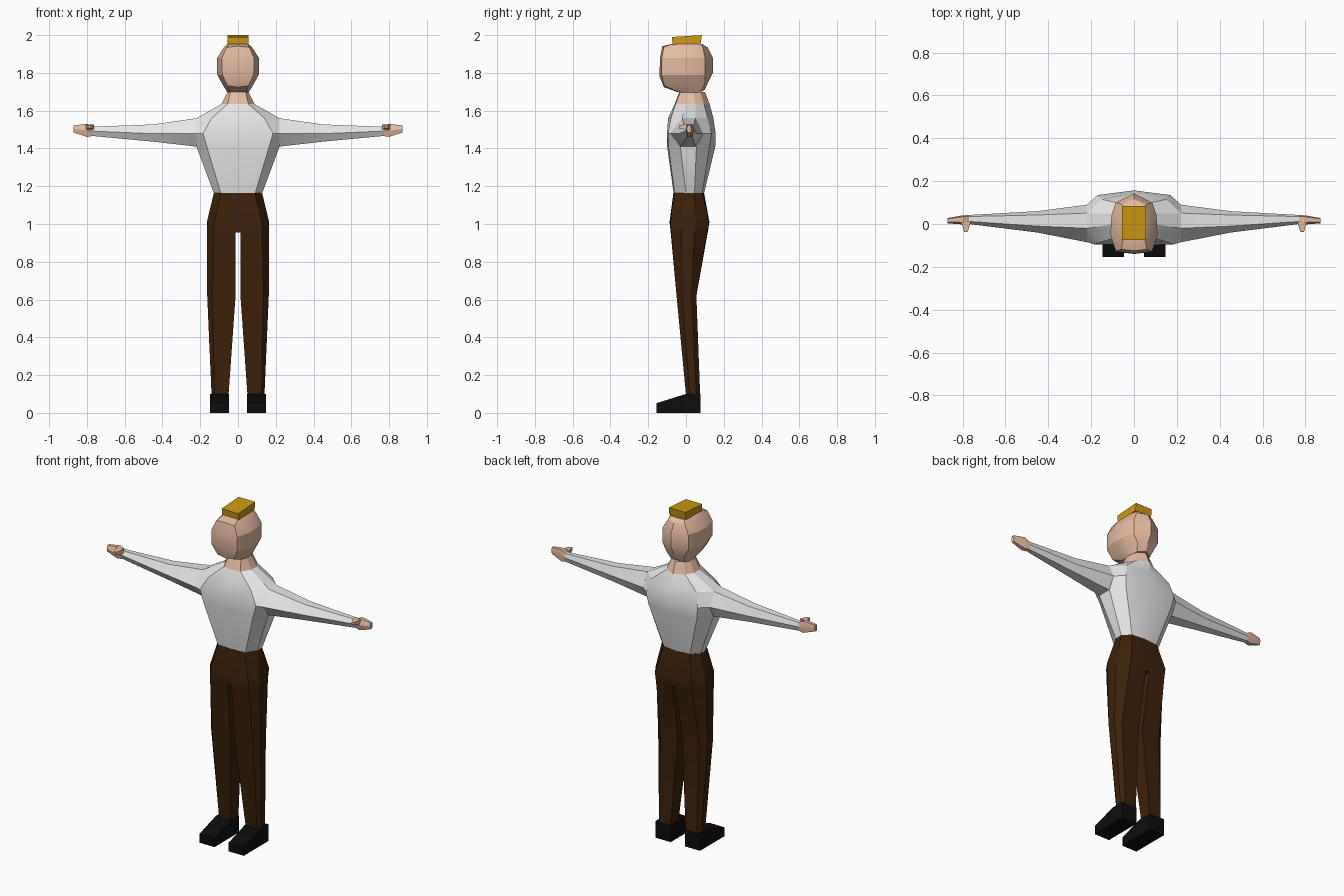
import bpy, bmesh, math

cube = bpy.data.objects.get("Cube")
if cube:
    bpy.data.objects.remove(cube, do_unlink=True)


def material(name, rgb):
    m = bpy.data.materials.new(name)
    m.use_nodes = True
    m.diffuse_color = (*rgb, 1)
    bsdf = m.node_tree.nodes["Principled BSDF"]
    bsdf.inputs["Base Color"].default_value = (*rgb, 1)
    bsdf.inputs["Roughness"].default_value = 0.8
    return m


SKIN = material("skin", (0.80, 0.50, 0.36))
SHIRT = material("white_shirt", (0.80, 0.80, 0.80))
TROUSERS = material("brown_trousers", (0.047, 0.015, 0.003))
SHOES = material("black_shoes", (0.004, 0.004, 0.004))
HAIR = material("golden_hair", (0.62, 0.32, 0.006))


def at_z(z, pts):
    """Ring at height z; a point may carry its own height."""
    return [(p[0], p[1], p[2] if len(p) > 2 else z) for p in pts]


def full(z, pts):
    """Closed symmetric ring from its +x half (front centre to back centre)."""
    half = at_z(z, pts)
    return half + [(-x, y, h) for x, y, h in reversed(half[1:-1])]


def loft(name, rings, mat, cap_start=True, cap_end=True, mirror=False):
    bm = bmesh.new()
    rows = [[bm.verts.new(p) for p in r] for r in rings]
    n = len(rows[0])
    for a, b in zip(rows, rows[1:]):
        for i in range(n):
            j = (i + 1) % n
            bm.faces.new((a[i], a[j], b[j], b[i]))
    caps = []
    if cap_start:
        caps.append(bm.faces.new(rows[0][::-1]))
    if cap_end:
        caps.append(bm.faces.new(rows[-1]))
    bmesh.ops.recalc_face_normals(bm, faces=bm.faces)
    me = bpy.data.meshes.new(name)
    bm.to_mesh(me)
    bm.free()
    me.materials.append(mat)
    ob = bpy.data.objects.new(name, me)
    bpy.context.collection.objects.link(ob)
    if mirror:
        mod = ob.modifiers.new("mirror", 'MIRROR')
        mod.use_mirror_merge = False
    bpy.ops.object.select_all(action='DESELECT')
    ob.select_set(True)
    bpy.context.view_layer.objects.active = ob
    bpy.ops.object.shade_smooth_by_angle(angle=math.radians(25))
    return ob


# Shirt body, waist to collar
collar = [(0, -.06), (.055, -.055), (.088, 0), (.088, .05), (.06, .095), (0, .125)]
loft("shirt_body", [
    full(1.16, [(0, -.065), (.09, -.06), (.127, 0), (.127, .045), (.085, .085), (0, .095)]),
    full(1.41, [(0, -.10), (.165, -.093), (.22, -.03), (.22, .055), (.16, .125), (0, .155)]),
    full(1.48, [(0, -.10), (.185, -.095), (.22, -.085), (.22, .09), (.17, .135), (0, .157)]),
    full(1.56, [(0, -.095), (.14, -.08), (.22, -.02), (.22, .05), (.15, .115), (0, .145)]),
    full(1.635, collar),
], SHIRT)

# Neck
loft("neck", [
    full(1.635, collar),
    full(1.70, [(0, -.035), (.04, -.03), (.055, 0), (.055, .04), (.04, .075), (0, .10)]),
], SKIN)


# Sleeves: six-sided sections along x
def arm_section(x, top, mid, low, front, back, inset):
    return [(x, front + inset, top), (x, front, mid), (x, front + inset * .85, low),
            (x, back - inset * .6, low), (x, back, mid), (x, back - inset * .6, top)]


wrist = arm_section(.77, 1.515, 1.492, 1.466, .0, .042, .012)
loft("sleeves", [
    arm_section(.22, 1.56, 1.48, 1.41, -.085, .09, .065),
    arm_section(.45, 1.527, 1.478, 1.436, -.04, .06, .03),
    wrist,
], SHIRT, cap_start=False, mirror=True)

# Hands and thumbs
loft("hands", [
    wrist,
    arm_section(.80, 1.53, 1.495, 1.461, -.002, .04, .01),
    arm_section(.87, 1.522, 1.503, 1.484, .003, .028, .006),
], SKIN, mirror=True)


def thumb_ring(y, x0, x1, z0, z1):
    return [(x0, y, z0), (x1, y, z0), (x1, y, z1), (x0, y, z1)]


loft("thumbs", [
    thumb_ring(.012, .762, .808, 1.498, 1.527),
    thumb_ring(-.012, .768, .80, 1.502, 1.526),
    thumb_ring(-.038, .777, .793, 1.507, 1.522),
], SKIN, mirror=True)

# Head
loft("head", [
    full(1.70, [(0, -.05), (.045, -.045), (.055, 0, 1.695), (.055, .05, 1.695),
                (.045, .08), (0, .10, 1.71)]),
    full(1.735, [(0, -.118, 1.725), (.055, -.115, 1.732), (.08, -.04), (.08, .04),
                 (.06, .10, 1.745), (0, .115, 1.745)]),
    full(1.79, [(0, -.14, 1.78), (.083, -.13), (.11, -.05), (.105, .04), (.085, .10), (0, .142, 1.80)]),
    full(1.88, [(0, -.138), (.085, -.128), (.11, -.05), (.105, .04), (.085, .10), (0, .142)]),
    full(1.935, [(0, -.125, 1.942), (.06, -.118), (.075, -.05), (.075, .04), (.055, .09), (0, .115)]),
    full(1.953, [(0, -.075), (.05, -.072), (.055, -.04), (.055, .04), (.045, .08), (0, .085)]),
], SKIN)

# Hair block, tilted slightly
loft("hair", [
    [(-.055, -.07, 1.945), (.055, -.07, 1.945), (.055, .078, 1.955), (-.055, .078, 1.955)],
    [(-.055, -.075, 1.99), (.055, -.075, 1.99), (.055, .084, 2.0), (-.055, .084, 2.0)],
], HAIR)

# Hips, waist to crotch
loft("trouser_hips", [
    full(1.163, [(0, -.067), (.09, -.063), (.128, 0), (.128, .045), (.088, .088), (0, .096)]),
    full(1.01, [(0, -.087), (.127, -.083), (.165, -.03), (.165, .05), (.12, .122), (0, .124)]),
    full(.955, [(0, -.081), (.129, -.079), (.165, -.027), (.165, .045), (.12, .112), (0, .115)]),
], TROUSERS)

# Trouser legs
loft("trouser_legs", [
    at_z(.955, [(.013, -.081), (.129, -.079), (.165, -.027), (.165, .045), (.12, .112), (.013, .115)]),
    at_z(.62, [(.013, -.05), (.135, -.05), (.163, -.02), (.163, .03), (.13, .055), (.013, .055)]),
    at_z(.095, [(.05, 0), (.125, 0), (.14, .02), (.14, .055), (.125, .075), (.05, .075)]),
], TROUSERS, cap_start=False, mirror=True)

# Shoes: side profile swept across the foot
shoe = [(-.155, 0), (.077, 0), (.077, .10), (0, .10), (-.155, .052)]
loft("shoes", [[(x, y, z) for y, z in shoe] for x in (.047, .147)], SHOES, mirror=True)
